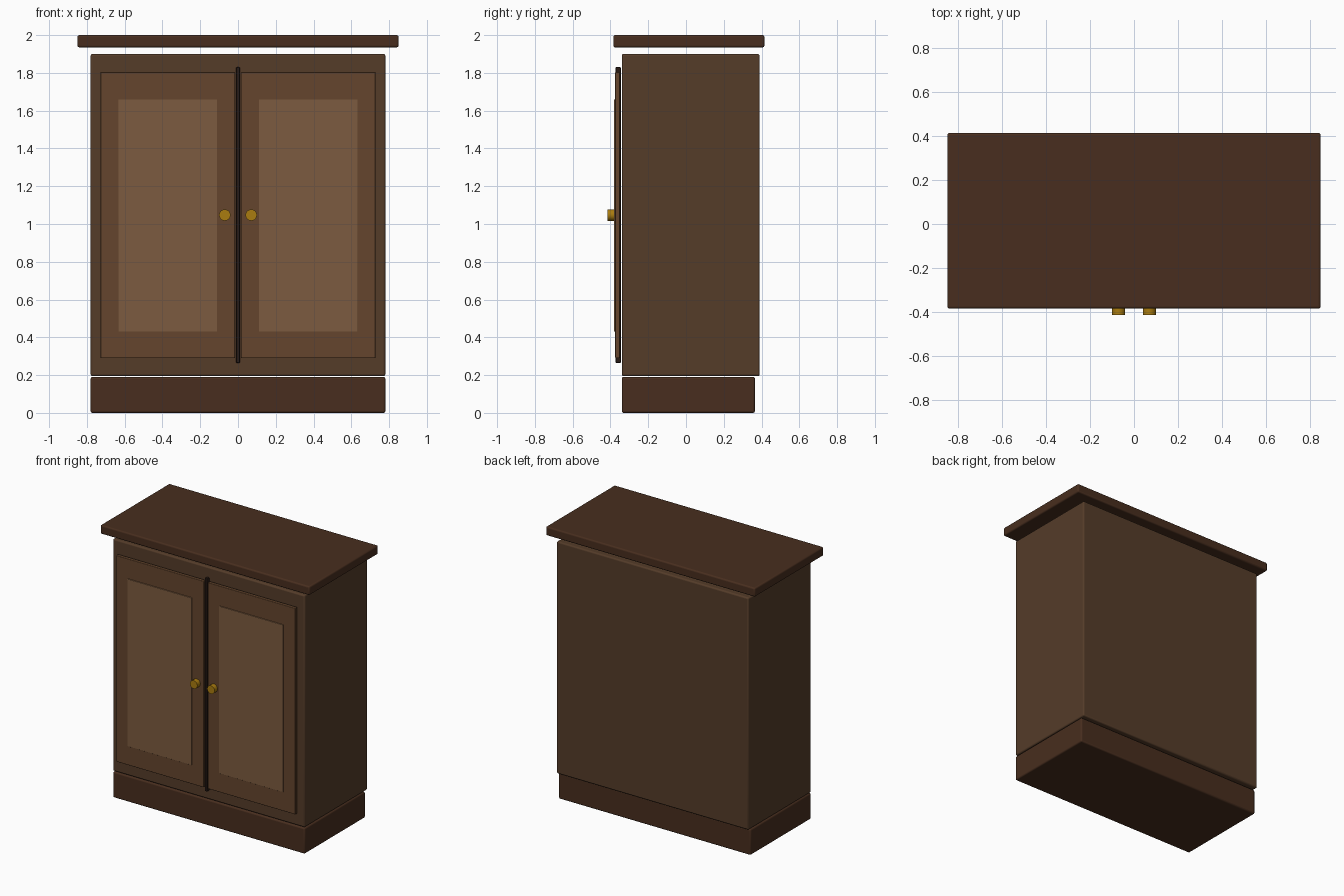
import bpy, math

if "Cube" in bpy.data.objects:
    bpy.data.objects.remove(bpy.data.objects["Cube"])


def material(name, rgb):
    m = bpy.data.materials.new(name)
    m.diffuse_color = (*rgb, 1)
    m.use_nodes = True
    m.node_tree.nodes["Principled BSDF"].inputs["Base Color"].default_value = m.diffuse_color
    return m


DARK = material("dark_wood", (0.065, 0.027, 0.013))
BODY = material("body_wood", (0.09, 0.045, 0.022))
DOOR = material("door_wood", (0.13, 0.06, 0.026))
PANEL = material("panel_wood", (0.2, 0.105, 0.05))
SEAM = material("seam_wood", (0.02, 0.01, 0.007))
BRASS = material("brass", (0.4, 0.2, 0.005))


def finish(ob, name, mat, bevel):
    ob.name = name
    ob.data.materials.append(mat)
    if bevel:
        b = ob.modifiers.new("rounded_edges", 'BEVEL')
        b.width, b.segments = bevel, 3
        b.limit_method = 'ANGLE'
    bpy.ops.object.shade_smooth_by_angle(angle=math.radians(35))
    return ob


def box(name, x, y, z, mat, bevel):
    """Box from (min, max) ranges along each axis."""
    r = (x, y, z)
    bpy.ops.mesh.primitive_cube_add(size=1, location=[(a + b) / 2 for a, b in r])
    ob = bpy.context.object
    ob.scale = [b - a for a, b in r]
    bpy.ops.object.transform_apply(location=False, rotation=False, scale=True)
    return finish(ob, name, mat, bevel)


# carcass: plinth, body and overhanging top
box("plinth", (-0.78, 0.78), (-0.34, 0.365), (0, 0.19), DARK, 0.01)
box("body", (-0.78, 0.78), (-0.34, 0.39), (0.195, 1.9), BODY, 0.01)
box("top_slab", (-0.85, 0.85), (-0.385, 0.415), (1.935, 2.0), DARK, 0.01)

# dark strip between the doors
box("centre_strip", (-0.01, 0.01), (-0.373, -0.345), (0.265, 1.83), SEAM, 0.004)

# doors with raised panels and knobs
for side, s in (("left", -1), ("right", 1)):
    def span(a, b):
        return tuple(sorted((s * a, s * b)))
    box(side + "_door", span(0.016, 0.728), (-0.375, -0.35), (0.29, 1.805), DOOR, 0.004)
    box(side + "_panel", span(0.11, 0.633), (-0.381, -0.365), (0.43, 1.66), PANEL, 0.002)
    bpy.ops.mesh.primitive_cylinder_add(vertices=24, radius=0.03, depth=0.035,
                                        location=(s * 0.07, -0.3975, 1.047),
                                        rotation=(math.pi / 2, 0, 0))
    finish(bpy.context.object, side + "_knob", BRASS, 0)
